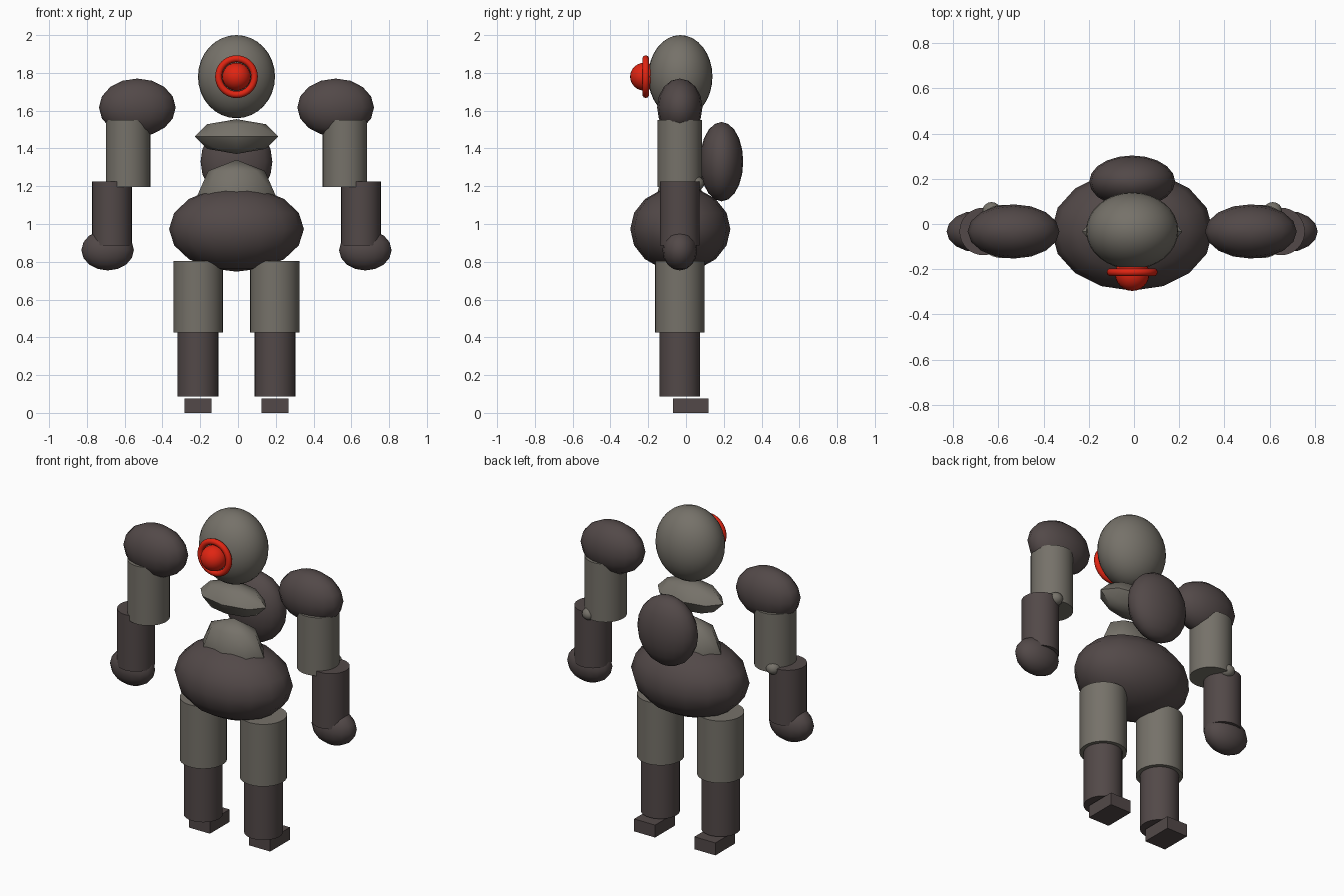
import bpy
import math

if "Cube" in bpy.data.objects:
    bpy.data.objects.remove(bpy.data.objects["Cube"])

CX = -0.008  # symmetry plane of the figure
CY = -0.033  # depth of the body axis


def material(name, rgb):
    m = bpy.data.materials.new(name)
    m.diffuse_color = (*rgb, 1)
    m.use_nodes = True
    m.node_tree.nodes["Principled BSDF"].inputs["Base Color"].default_value = m.diffuse_color
    return m


GREY = material("warm_grey", (0.18, 0.167, 0.142))
DARK = material("dark_brown_grey", (0.085, 0.066, 0.065))
RED = material("bright_red", (0.75, 0.018, 0.006))


def finish(name, mat, angle=None):
    ob = bpy.context.object
    ob.name = name
    ob.data.materials.append(mat)
    bpy.ops.object.transform_apply(location=False, rotation=True, scale=True)
    if angle:
        bpy.ops.object.shade_smooth_by_angle(angle=math.radians(angle))
    return ob


def ellipsoid(name, mat, loc, radii, seg=16, rings=8, angle=60):
    bpy.ops.mesh.primitive_uv_sphere_add(segments=seg, ring_count=rings, location=loc)
    bpy.context.object.scale = radii
    return finish(name, mat, angle)


def cylinder(name, mat, x, r, z0, z1, y=CY):
    bpy.ops.mesh.primitive_cylinder_add(vertices=32, radius=r, depth=z1 - z0,
                                        location=(x, y, (z0 + z1) / 2))
    return finish(name, mat, 40)


def box(name, mat, loc, size):
    bpy.ops.mesh.primitive_cube_add(size=1, location=loc)
    bpy.context.object.scale = size
    return finish(name, mat)


# Head with a single ringed eye
ellipsoid("head", GREY, (CX, -0.03, 1.78), (0.204, 0.17, 0.22), 32, 16)
ellipsoid("eye", RED, (CX, -0.22, 1.78), (0.076, 0.076, 0.074), 24, 12)
bpy.ops.mesh.primitive_torus_add(location=(CX, -0.213, 1.78), rotation=(math.pi / 2, 0, 0),
                                 major_radius=0.095, minor_radius=0.018,
                                 major_segments=40, minor_segments=10)
finish("eye_ring", RED, 60)

# Torso: collar, waist, pelvis and backpack
ellipsoid("collar", GREY, (CX, CY, 1.463), (0.222, 0.11, 0.092), 8, 4, 50)
ellipsoid("waist", GREY, (CX, CY, 1.14), (0.212, 0.125, 0.2), 8, 4, 50)
ellipsoid("pelvis", DARK, (CX, -0.03, 0.973), (0.357, 0.265, 0.225))
ellipsoid("backpack", DARK, (CX, 0.188, 1.33), (0.19, 0.115, 0.21), 20, 10)

# Limbs, mirrored left and right
for side, s in (("left", -1), ("right", 1)):
    def at(d):
        return CX + s * d
    ellipsoid(f"shoulder_{side}", DARK, (at(0.525), CY, 1.617), (0.203, 0.12, 0.153))
    cylinder(f"upper_arm_{side}", GREY, at(0.574), 0.118, 1.195, 1.55)
    ellipsoid(f"elbow_knob_{side}", GREY, (at(0.622), 0.055, 1.215), (0.042, 0.042, 0.037))
    cylinder(f"forearm_{side}", DARK, at(0.659), 0.105, 0.885, 1.225)
    ellipsoid(f"hand_{side}", DARK, (at(0.682), CY, 0.862), (0.139, 0.092, 0.108))
    cylinder(f"thigh_{side}", GREY, at(0.203), 0.131, 0.425, 0.805)
    cylinder(f"shin_{side}", DARK, at(0.204), 0.108, 0.087, 0.425)
    box(f"foot_{side}", DARK, (at(0.204), 0.025, 0.038), (0.142, 0.19, 0.076))
